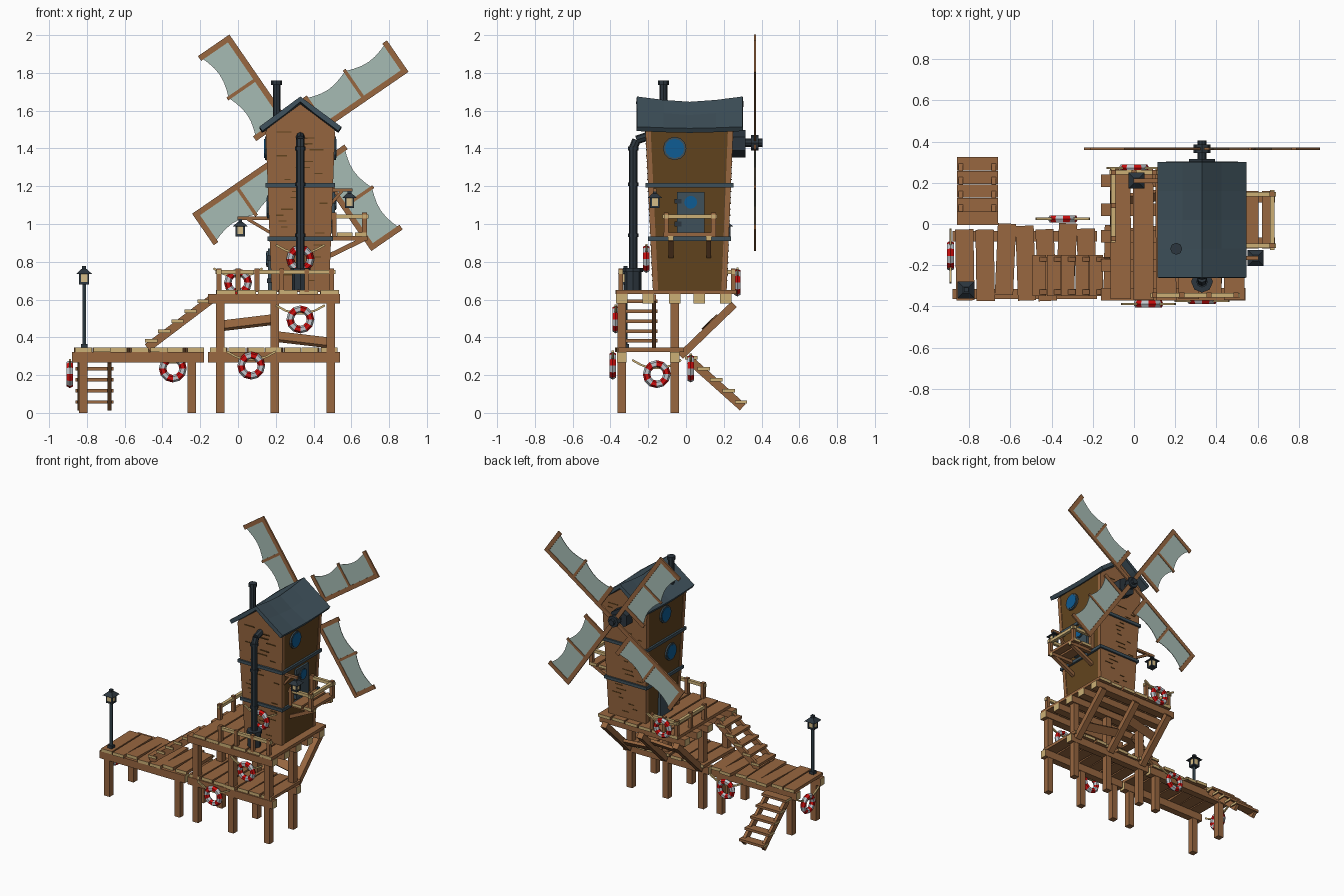
import bpy, bmesh, math, random
from mathutils import Vector, Matrix

if "Cube" in bpy.data.objects:
    bpy.data.objects.remove(bpy.data.objects["Cube"])
random.seed(4)

def lin(c):
    return tuple((v / 255 / 12.92) if v < 11 else ((v / 255 + 0.055) / 1.055) ** 2.4 for v in c) + (1,)

PALETTE = [("wood", (152, 103, 64)), ("dark_wood", (98, 68, 30)), ("end_grain", (204, 176, 118)),
           ("slate", (62, 80, 90)), ("iron", (44, 54, 62)), ("blue_glass", (14, 92, 148)),
           ("red", (205, 12, 12)), ("white", (192, 198, 204)), ("sailcloth", (166, 187, 179)),
           ("lamp_glow", (214, 190, 136))]
MATS = []
for n, c in PALETTE:
    m = bpy.data.materials.new(n)
    m.diffuse_color = lin(c)
    m.use_nodes = True
    m.node_tree.nodes["Principled BSDF"].inputs["Base Color"].default_value = m.diffuse_color
    MATS.append(m)
WOOD, DARK, TAN, SLATE, IRON, BLUE, RED, WHITE, SAIL, GLOW = range(10)

def finish(name, bm):
    bmesh.ops.recalc_face_normals(bm, faces=bm.faces)
    me = bpy.data.meshes.new(name)
    bm.to_mesh(me)
    bm.free()
    for m in MATS:
        me.materials.append(m)
    ob = bpy.data.objects.new(name, me)
    bpy.context.collection.objects.link(ob)
    return ob

def beam(bm, p, q, w, h, mat=WOOD, end=None, up=(0, 0, 1)):
    """Box from p to q, w wide and h high, with optional end colour."""
    p, q = Vector(p), Vector(q)
    x = (q - p).normalized()
    up = Vector(up) if abs(x.dot(Vector(up))) < 0.98 else Vector((0, 1, 0))
    y = up.cross(x).normalized()
    z = x.cross(y)
    M = Matrix((x * (q - p).length, y * w, z * h)).transposed().to_4x4()
    M.translation = (p + q) / 2
    r = bmesh.ops.create_cube(bm, size=1, matrix=M)
    for f in {f for v in r["verts"] for f in v.link_faces}:
        f.normal_update()
        f.material_index = end if end is not None and abs(f.normal.dot(x)) > 0.9 else mat

def tube(bm, p, q, r1, r2, seg, mat, spin=0):
    p, q = Vector(p), Vector(q)
    M = Matrix.Translation((p + q) / 2) @ (q - p).to_track_quat('Z', 'Y').to_matrix().to_4x4() @ Matrix.Rotation(spin, 4, 'Z')
    r = bmesh.ops.create_cone(bm, cap_ends=True, segments=seg, radius1=r1, radius2=r2, depth=(q - p).length, matrix=M)
    for f in {f for v in r["verts"] for f in v.link_faces}:
        f.material_index = mat

def planks(bm, x0, x1, n, y0, y1, z, jitter, turn):
    step = (x1 - x0) / n
    for i in range(n):
        x = x0 + step * (i + 0.5)
        a, b, t = (random.uniform(-jitter, jitter) for _ in range(3))
        beam(bm, (x - t * turn, y0 + a, z), (x + t * turn, y1 + b, z), step * 0.9, 0.022, WOOD, TAN)

# Lower docks: long beams, posts and loose planks
bm = bmesh.new()
for y in (-0.34, -0.06):
    beam(bm, (-0.88, y, 0.295), (-0.18, y, 0.295), 0.05, 0.055, WOOD, TAN)
    beam(bm, (-0.16, y, 0.295), (0.54, y, 0.295), 0.05, 0.055, WOOD, TAN)
planks(bm, -0.87, -0.18, 7, -0.36, -0.01, 0.334, 0.02, 0.7)
planks(bm, -0.15, 0.53, 7, -0.365, -0.01, 0.334, 0.012, 0.4)
finish("lower_dock", bm)
bm = bmesh.new()
for x, top in ((-0.82, 0.29), (-0.245, 0.29), (-0.095, 0.59), (0.195, 0.59), (0.49, 0.59)):
    for y in (-0.34, -0.06):
        beam(bm, (x, y, 0), (x, y, top), 0.045, 0.045)
finish("dock_posts", bm)

# Upper deck with beams, planks, rear struts and tilted braces
bm = bmesh.new()
for y in (-0.34, -0.2, -0.06, 0.07, 0.21):
    beam(bm, (-0.16, y, 0.605), (0.54, y, 0.605), 0.06, 0.05, WOOD, TAN)
planks(bm, -0.12, 0.54, 6, -0.365, 0.265, 0.64, 0.008, 0.2)
finish("upper_deck", bm)
bm = bmesh.new()
for x in (-0.095, 0.195, 0.49):
    beam(bm, (x, -0.03, 0.3), (x, 0.255, 0.575), 0.045, 0.04)
beam(bm, (-0.095, 0.11, 0.46), (0.195, 0.15, 0.495), 0.02, 0.06, up=(0, 0.7, 0.7))
beam(bm, (0.195, 0.07, 0.405), (0.49, 0.04, 0.37), 0.02, 0.06, up=(0, 0.7, 0.7))
finish("deck_struts", bm)

# Two flights of stairs
def stairs(name, foot, head, side, width, n, t0, t1):
    bm = bmesh.new()
    foot, head, side = Vector(foot), Vector(head), Vector(side)
    for s in (-1, 1):
        o = side * s * (width / 2 - 0.02)
        beam(bm, foot + o, head + o, 0.022, 0.045)
    for i in range(n):
        c = foot.lerp(head, t0 + (t1 - t0) * i / (n - 1)) + Vector((0, 0, 0.02))
        beam(bm, c - side * width / 2, c + side * width / 2, 0.065, 0.018, WOOD, TAN)
    finish(name, bm)

stairs("water_stairs", (-0.76, 0.3, 0.03), (-0.76, 0.02, 0.28), (1, 0, 0), 0.2, 5, 0.03, 0.97)
stairs("deck_stairs", (-0.48, -0.25, 0.345), (-0.13, -0.25, 0.61), (0, 1, 0), 0.2, 5, 0.06, 0.85)

# Deck railings
def railing(name, pts, z0, z1, n):
    bm = bmesh.new()
    for a, b in zip(pts, pts[1:]):
        a, b = Vector((*a, 0)), Vector((*b, 0))
        d = (b - a).normalized() * 0.02
        beam(bm, a - d + Vector((0, 0, z1)), b + d + Vector((0, 0, z1)), 0.022, 0.022, TAN)
        for i in range(n + 1):
            p = a.lerp(b, i / n)
            beam(bm, (p.x, p.y, z0), (p.x, p.y, z1 + 0.02), 0.025, 0.025)
    finish(name, bm)

railing("front_railing", [(0.1, -0.345), (0.495, -0.345)], 0.64, 0.745, 3)
railing("back_railing", [(-0.1, -0.07), (-0.1, 0.25), (0.1, 0.25)], 0.64, 0.745, 2)
railing("balcony_railing", [(0.51, -0.105), (0.67, -0.105), (0.67, 0.145), (0.51, 0.145)], 0.93, 1.04, 1)

# Balcony floor and braces
bm = bmesh.new()
for x, w in ((0.565, 0.08), (0.65, 0.06)):
    beam(bm, (x, -0.12, 0.945), (x, 0.16, 0.945), w, 0.02, WOOD, TAN)
for y in (-0.08, 0.12):
    beam(bm, (0.47, y, 0.925), (0.685, y, 0.925), 0.03, 0.025, WOOD, TAN)
    beam(bm, (0.665, y, 0.92), (0.48, y, 0.83), 0.025, 0.025)
finish("balcony_floor", bm)

# Tower: flared walls with gables, dark sides
CX = 0.33
def section(z):
    t = (z - 0.64) / 0.86
    return 0.148 + 0.032 * t, -0.175 - 0.04 * t, 0.215 + 0.035 * t

bm = bmesh.new()
ends = []
for k in (1, 2):
    (h0, *ya), (h1, *yb) = section(0.64), section(1.5)
    a, b = ya[k - 1], yb[k - 1]
    ends.append([bm.verts.new(v) for v in ((CX - h0, a, 0.64), (CX + h0, a, 0.64), (CX + h1, b, 1.5), (CX, b, 1.635), (CX - h1, b, 1.5))])
for e in ends:
    bm.faces.new(e)
for i in range(5):
    j = (i + 1) % 5
    f = bm.faces.new((ends[0][i], ends[0][j], ends[1][j], ends[1][i]))
    f.material_index = DARK
for s in (-1, 1):                       # lighter corner boards
    for k in (1, 2):
        lo, hi = section(0.65), section(1.49)
        o = 0.014 if k == 1 else -0.014
        beam(bm, (CX + s * (lo[0] - 0.002), lo[k] + o, 0.65), (CX + s * (hi[0] - 0.002), hi[k] + o, 1.49), 0.028, 0.012, up=(1, 0, 0))
finish("tower_walls", bm)
bm = bmesh.new()
for i in range(26):                     # gaps between wall boards
    z = 0.7 + 0.0315 * i
    for k, s in ((1, -1), (2, 1)):
        h = section(z)[0]
        w = random.uniform(0.03, 0.08)
        x = CX + random.uniform(-1, 1) * (h - w)
        y = section(z)[k]
        beam(bm, (x - w / 2, y, z), (x + w / 2, y, z), 0.006, 0.006, DARK)
finish("wall_board_gaps", bm)
bm = bmesh.new()
for z in (0.922, 1.205):
    h, a, b = section(z)
    beam(bm, (CX, a - 0.013, z), (CX, b + 0.013, z), 2 * h + 0.03, 0.022, SLATE)
finish("tower_bands", bm)

# Sagging roof
bm = bmesh.new()
rows = []
for y, sag in ((-0.26, 0), (-0.12, 0.018), (0.02, 0.028), (0.16, 0.018), (0.3, 0)):
    rows.append([bm.verts.new((CX + x, y, z - sag * k)) for x, z, k in
                 ((-0.217, 1.515, .3), (-0.095, 1.605, 1), (0, 1.675, 1), (0.095, 1.605, 1), (0.217, 1.515, .3))])
for r, q in zip(rows, rows[1:]):
    for i in range(4):
        bm.faces.new((r[i], r[i + 1], q[i + 1], q[i])).material_index = SLATE
mod = finish("roof", bm).modifiers.new("thickness", 'SOLIDIFY')
mod.thickness = 0.028

# Round windows and doors on the sides
def porthole(bm, s, y, z, r, out=0.0):
    x = CX + s * (section(z)[0] + out)
    tube(bm, (x - s * 0.02, y, z), (x + s * 0.012, y, z), r, r, 12, SLATE)
    tube(bm, (x, y, z), (x + s * 0.015, y, z), r * 0.82, r * 0.82, 12, BLUE)

def door(bm, s, y, z0, z1):
    x = CX + s * section(z1)[0]
    beam(bm, (x, y, z0), (x, y, z1), 0.145, 0.03, SLATE, up=(1, 0, 0))
    for z in (z0 + 0.05, z1 - 0.05):
        beam(bm, (x, y - 0.085, z), (x, y - 0.05, z), 0.04, 0.025, IRON)
    porthole(bm, s, y, z1 - 0.055, 0.042, 0.012)

bm = bmesh.new()
porthole(bm, 1, -0.06, 1.4, 0.062)
porthole(bm, -1, 0.03, 1.4, 0.062)
porthole(bm, -1, -0.05, 1.09, 0.062)
finish("round_windows", bm)
bm = bmesh.new()
door(bm, 1, 0.025, 0.95, 1.17)
door(bm, -1, 0.0, 0.65, 0.87)
finish("doors", bm)

# Stove pipe on the front wall and roof chimney
bm = bmesh.new()
path = [(CX, -0.28, 0.65), (CX, -0.28, 1.4), (CX, -0.262, 1.445), (CX, -0.2, 1.465)]
for a, b in zip(path, path[1:]):
    tube(bm, a, b, 0.023, 0.023, 8, IRON)
tube(bm, (CX, -0.28, 0.65), (CX, -0.28, 0.75), 0.045, 0.045, 8, IRON)
tube(bm, (CX, -0.28, 0.745), (CX, -0.28, 0.768), 0.053, 0.053, 8, IRON)
for z in (0.93, 1.2, 1.39):
    tube(bm, (CX, -0.28, z), (CX, -0.28, z + 0.02), 0.028, 0.028, 8, IRON)
tube(bm, (0.205, -0.12, 1.52), (0.205, -0.12, 1.74), 0.021, 0.021, 8, IRON)
tube(bm, (0.205, -0.12, 1.735), (0.205, -0.12, 1.76), 0.029, 0.029, 8, IRON)
finish("pipes", bm)

# Windmill hub and four sails turning around it
HUB = Vector((CX, 0.365, 1.43))
bm = bmesh.new()
tube(bm, (CX, 0.22, 1.425), (CX, 0.315, 1.425), 0.072, 0.072, 6, IRON)
tube(bm, (CX, 0.3, 1.43), (CX, 0.405, 1.43), 0.022, 0.022, 8, IRON)
tube(bm, (CX, 0.345, 1.43), (CX, 0.385, 1.43), 0.042, 0.042, 8, IRON)
finish("windmill_hub", bm)
frame, cloth = bmesh.new(), bmesh.new()
for k in range(4):
    a = math.radians(34.5 + 90 * k)
    u, v = Vector((math.cos(a), 0, math.sin(a))), Vector((-math.sin(a), 0, math.cos(a)))
    beam(frame, HUB + u * 0.02, HUB + u * 0.685 , 0.012, 0.03, up=v)
    for r, w in ((0.155, 0.03), (0.41, 0.018), (0.67, 0.03)):
        beam(frame, HUB + u * r - v * 0.01, HUB + u * r + v * 0.187, 0.011, w, up=u)
    for r0, r1 in ((0.155, 0.41), (0.41, 0.67)):
        prev = None
        for i in range(7):
            p = HUB + u * (r0 + (r1 - r0) * i / 6)
            e = [cloth.verts.new(p), cloth.verts.new(p + v * (0.178 - 0.03 * math.sin(math.pi * i / 6)))]
            if prev:
                cloth.faces.new((prev[0], e[0], e[1], prev[1])).material_index = SAIL
            prev = e
finish("sail_frames", frame)
sm = finish("sail_cloth", cloth).modifiers.new("thickness", 'SOLIDIFY')
sm.thickness, sm.offset = 0.004, 0

# Lanterns: one on a pole, two hung from brackets
def lantern(bm, x, y, z, s):
    beam(bm, (x, y, z), (x, y, z + 0.012 * s), 0.05 * s, 0.05 * s, IRON)
    beam(bm, (x, y, z + 0.01 * s), (x, y, z + 0.055 * s), 0.042 * s, 0.042 * s, GLOW)
    for i in (-1, 1):
        for j in (-1, 1):
            beam(bm, (x + i * .021 * s, y + j * .021 * s, z), (x + i * .021 * s, y + j * .021 * s, z + .056 * s), 0.009, 0.009, IRON)
    tube(bm, (x, y, z + 0.055 * s), (x, y, z + 0.08 * s), 0.058 * s, 0.02 * s, 4, IRON, math.pi / 4)
    tube(bm, (x, y, z + 0.08 * s), (x, y, z + 0.095 * s), 0.015 * s, 0.015 * s, 4, IRON, math.pi / 4)

bm = bmesh.new()
tube(bm, (-0.815, -0.32, 0.34), (-0.815, -0.32, 0.69), 0.011, 0.011, 6, SLATE)
beam(bm, (-0.815, -0.32, 0.34), (-0.815, -0.32, 0.365), 0.035, 0.035, IRON)
lantern(bm, -0.815, -0.32, 0.68, 1.02)
finish("lamp_post", bm)
for name, x, y, z, xw, s in (("left_lamp", 0.012, 0.21, 0.935, 0.17, 1), ("right_lamp", 0.59, -0.165, 1.085, 0.49, -1)):
    bm = bmesh.new()
    lantern(bm, x, y, z, 0.95)
    beam(bm, (x - s * 0.015, y, z + 0.095), (xw, y, z + 0.095), 0.02, 0.018)
    beam(bm, (x + s * 0.04, y, z + 0.09), (xw, y, z + 0.02), 0.016, 0.016)
    finish(name, bm)

# Life rings with red and white segments, and draped ropes
def ring(name, c, facing):
    bm = bmesh.new()
    X = Vector((1, 0, 0)) if facing == 'Y' else Vector((0, 1, 0))
    N, Z = Vector((0, 1, 0)) if facing == 'Y' else Vector((1, 0, 0)), Vector((0, 0, 1))
    g = []
    for i in range(12):
        d = X * math.cos(i * math.pi / 6) + Z * math.sin(i * math.pi / 6)
        g.append([bm.verts.new(Vector(c) + d * (0.054 + 0.02 * math.cos(j * math.pi / 3)) + N * 0.02 * math.sin(j * math.pi / 3)) for j in range(6)])
    for i in range(12):
        for j in range(6):
            f = bm.faces.new((g[i][j], g[i - 1][j], g[i - 1][j - 1], g[i][j - 1]))
            f.material_index = RED if i % 2 else WHITE
    finish(name, bm)

RINGS = [((0.07, -0.388, 0.25), 'Y'), ((0.33, -0.372, 0.495), 'Y'), ((-0.345, 0.025, 0.235), 'Y'),
         ((-0.89, -0.155, 0.205), 'X'), ((0.0, 0.272, 0.69), 'Y'), ((0.33, -0.21, 0.815), 'Y')]
ropes = bmesh.new()
for i, (c, facing) in enumerate(RINGS):
    ring(f"life_ring_{i + 1}", c, facing)
    d = Vector((1, 0, 0)) if facing == 'Y' else Vector((0, 1, 0))
    pts = [Vector(c) + d * 0.13 * t + Vector((0, 0, 0.03 + 0.045 * t * t)) for t in (-1, -.6, -.2, .2, .6, 1)]
    for a, b in zip(pts, pts[1:]):
        beam(ropes, a, b, 0.011, 0.011, TAN)
finish("ropes", ropes)
